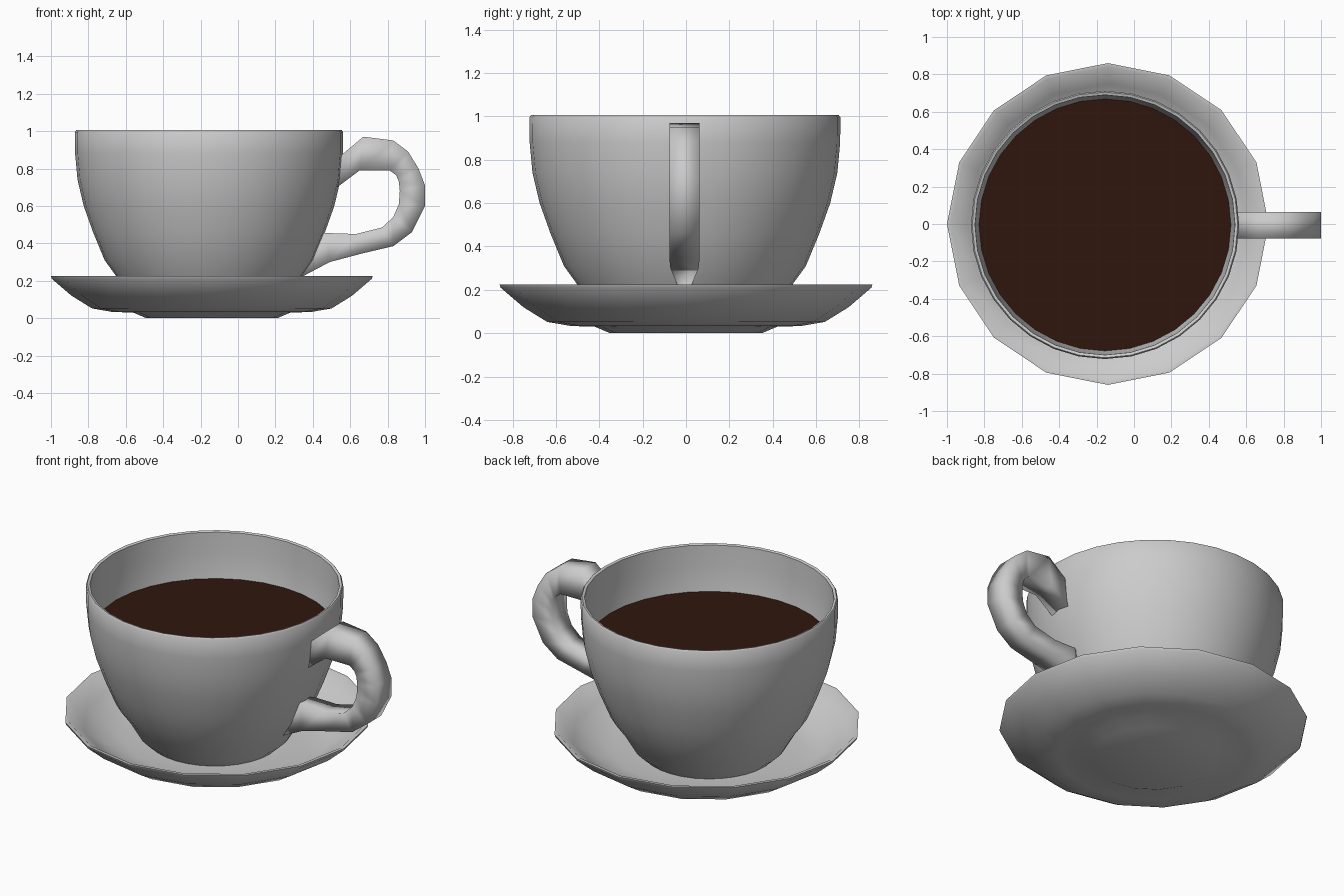
import bpy, bmesh
from math import sin, cos, tau, radians

if "Cube" in bpy.data.objects:
    bpy.data.objects.remove(bpy.data.objects["Cube"])


def finish(name, bm, angle):
    bmesh.ops.remove_doubles(bm, verts=bm.verts, dist=1e-5)
    bmesh.ops.recalc_face_normals(bm, faces=bm.faces)
    mesh = bpy.data.meshes.new(name)
    bm.to_mesh(mesh)
    bm.free()
    obj = bpy.data.objects.new(name, mesh)
    bpy.context.collection.objects.link(obj)
    bpy.ops.object.select_all(action='DESELECT')
    obj.select_set(True)
    bpy.context.view_layer.objects.active = obj
    bpy.ops.object.shade_smooth_by_angle(angle=radians(angle))
    return obj


def bridge(bm, rings):
    n = len(rings[0])
    for a, b in zip(rings, rings[1:]):
        for i in range(n):
            j = (i + 1) % n
            bm.faces.new((a[i], a[j], b[j], b[i]))


def lathe(name, profile, sides, cx, cy, angle=40):
    """Revolve (radius, height) points and cap both ends."""
    bm = bmesh.new()
    rings = [[bm.verts.new((cx + r * cos(tau * i / sides),
                            cy + r * sin(tau * i / sides), z))
              for i in range(sides)] for r, z in profile]
    bridge(bm, rings)
    bm.faces.new(rings[0])
    bm.faces.new(rings[-1])
    return finish(name, bm, angle)


# Saucer: 16-sided dish with a low foot
lathe("saucer", [(0.35, 0), (0.42, 0.03), (0.53, 0.033), (0.64, 0.052),
                 (0.75, 0.12), (0.855, 0.21), (0.86, 0.225), (0.84, 0.225),
                 (0.75, 0.155), (0.64, 0.087), (0.52, 0.065), (0.35, 0.06)],
      16, -0.14, 0)

# Cup: hollow bowl with a thin lip
lathe("cup", [(0.37, 0.055), (0.43, 0.11), (0.50, 0.23), (0.558, 0.31),
              (0.62, 0.46), (0.67, 0.60), (0.703, 0.74), (0.716, 0.88),
              (0.717, 0.995), (0.71, 1.005), (0.695, 1.0), (0.69, 0.88),
              (0.677, 0.74), (0.645, 0.60), (0.595, 0.46), (0.53, 0.31),
              (0.47, 0.23), (0.40, 0.13), (0.34, 0.09)],
      32, -0.155, -0.005)

# Coffee surface
bm = bmesh.new()
bmesh.ops.create_circle(bm, cap_ends=True, segments=32, radius=0.677)
bmesh.ops.translate(bm, verts=bm.verts, vec=(-0.152, -0.005, 0.725))
coffee = finish("coffee", bm, 30)
mat = bpy.data.materials.new("coffee_brown")
mat.diffuse_color = (0.028, 0.008, 0.004, 1)
mat.use_nodes = True
mat.node_tree.nodes["Principled BSDF"].inputs["Base Color"].default_value = mat.diffuse_color
coffee.data.materials.append(mat)

# Handle: four-sided loop; outer x, z, inner x, z, half width
sections = [(0.545, 0.865, 0.53, 0.70, 0.07), (0.67, 0.97, 0.65, 0.79, 0.07),
            (0.83, 0.95, 0.81, 0.79, 0.07), (0.91, 0.89, 0.845, 0.765, 0.07),
            (0.965, 0.80, 0.86, 0.73, 0.07), (1.0, 0.71, 0.865, 0.68, 0.07),
            (1.0, 0.60, 0.86, 0.61, 0.07), (0.93, 0.46, 0.83, 0.54, 0.07),
            (0.83, 0.385, 0.77, 0.485, 0.07), (0.66, 0.345, 0.63, 0.45, 0.07),
            (0.49, 0.30, 0.48, 0.455, 0.065), (0.33, 0.215, 0.43, 0.46, 0.03)]
bm = bmesh.new()
rings = []
for ox, oz, ix, iz, w in sections:
    rings.append([bm.verts.new((x, -0.007 + s, z)) for x, s, z in
                  ((ox, -w, oz), (ox, w, oz), (ix, w, iz), (ix, -w, iz))])
bridge(bm, rings)
bm.faces.new(rings[0])
bm.faces.new(rings[-1])
finish("handle", bm, 120)
